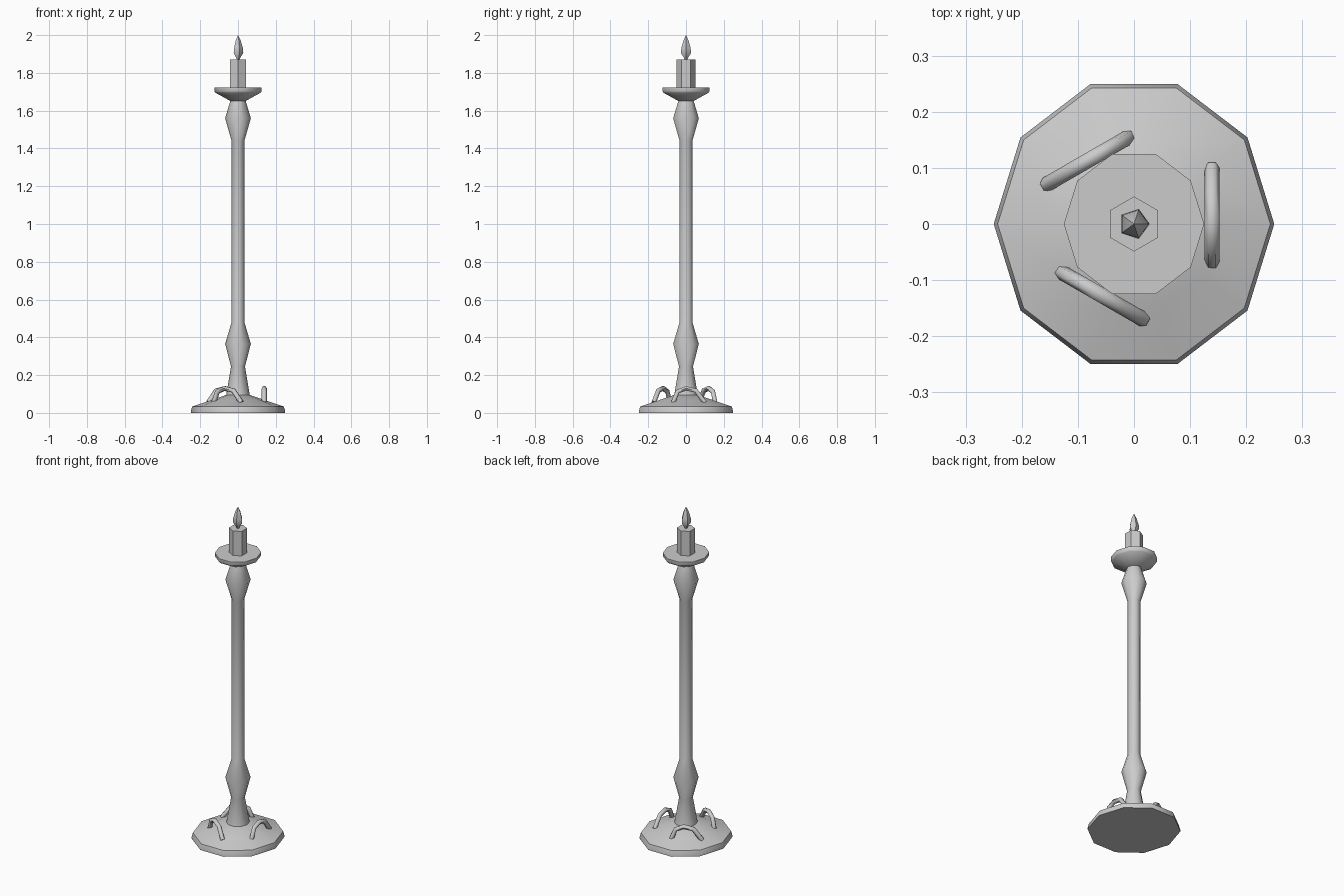
import bpy, bmesh, math
from mathutils import Vector, Matrix

if "Cube" in bpy.data.objects:
    bpy.data.objects.remove(bpy.data.objects["Cube"])

metal = bpy.data.materials.new("plain grey")
metal.diffuse_color = (0.6, 0.6, 0.6, 1)
metal.use_nodes = True
metal.node_tree.nodes["Principled BSDF"].inputs["Base Color"].default_value = metal.diffuse_color

def finish(name, bm, angle=45):
    bmesh.ops.recalc_face_normals(bm, faces=bm.faces)
    me = bpy.data.meshes.new(name)
    bm.to_mesh(me)
    bm.free()
    ob = bpy.data.objects.new(name, me)
    bpy.context.collection.objects.link(ob)
    me.materials.append(metal)
    bpy.ops.object.select_all(action='DESELECT')
    ob.select_set(True)
    bpy.context.view_layer.objects.active = ob
    bpy.ops.object.shade_smooth_by_angle(angle=math.radians(angle))
    return ob

def skin(bm, rings):
    """Bridge equal rings of points and cap both ends."""
    vs = [[bm.verts.new(p) for p in r] for r in rings]
    n = len(vs[0])
    for a, b in zip(vs, vs[1:]):
        for i in range(n):
            j = (i + 1) % n
            bm.faces.new((a[i], a[j], b[j], b[i]))
    bm.faces.new(vs[0][::-1])
    bm.faces.new(vs[-1])

def lathe(name, profile, sides, sx=1.0, sy=1.0, turn=0.0, angle=45):
    bm = bmesh.new()
    rings = []
    for r, z in profile:
        rings.append([(sx * r * math.cos(turn + math.tau * i / sides),
                       sy * r * math.sin(turn + math.tau * i / sides), z)
                      for i in range(sides)])
    skin(bm, rings)
    bmesh.ops.remove_doubles(bm, verts=bm.verts, dist=1e-4)
    return finish(name, bm, angle)

# round foot, turned stem and drip pan
lathe("base", [(.25, 0), (.25, .008), (.243, .034), (.15, .065), (.063, .095)], 10, sy=1.05)
lathe("stem", [(.063, .09), (.037, .245), (.068, .365), (.034, .48),
               (.034, 1.44), (.068, 1.56), (.038, 1.66)], 10, sy=1.05)
lathe("drip_pan", [(.038, 1.65), (.12, 1.695), (.125, 1.703), (.125, 1.722)], 10, sy=1.05)

# six-sided candle and five-sided flame
lathe("candle", [(.049, 1.72), (.049, 1.87)], 6, turn=math.pi / 6)
lathe("flame", [(.006, 1.868), (.013, 1.882), (.028, 1.905), (.026, 1.93),
                (.015, 1.97), (.0001, 2.0)], 5, angle=60)

# three arched handles around the foot
path = [(-.068, .055), (-.045, .112), (0, .13), (.052, .118), (.1, .055)]
pts = [Vector((.139, y, z)) for y, z in path]
for k in range(3):
    bm = bmesh.new()
    rings = []
    for i, p in enumerate(pts):
        t = (pts[min(i + 1, len(pts) - 1)] - pts[max(i - 1, 0)]).normalized()
        side = Vector((1, 0, 0))
        up = side.cross(t)
        rings.append([p + .0135 * (side * math.cos(a) + up * math.sin(a))
                      for a in (math.tau * j / 6 for j in range(6))])
    skin(bm, rings)
    bm.transform(Matrix.Rotation(math.tau * k / 3, 4, 'Z'))
    finish("base_handle_%d" % (k + 1), bm, 62)
